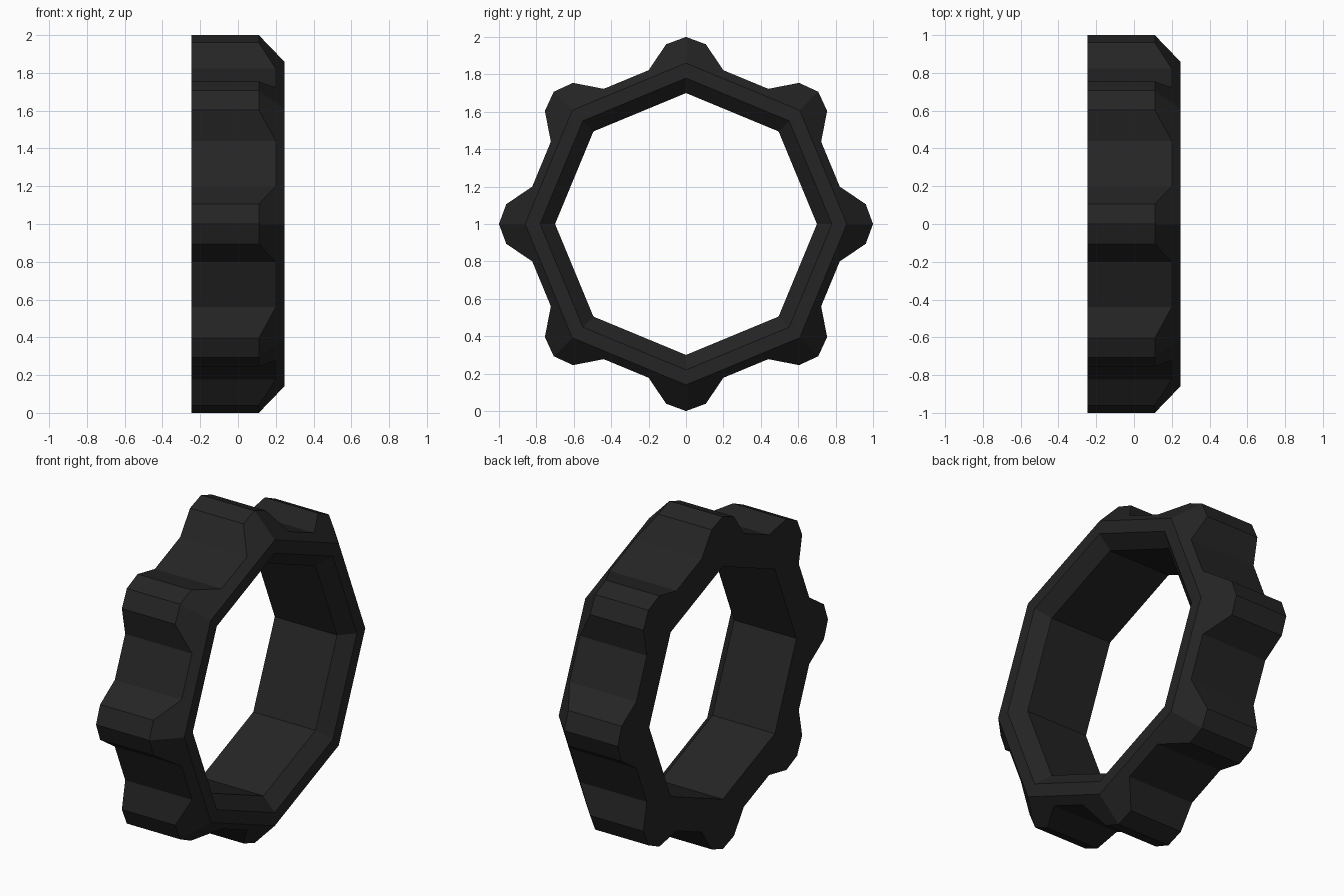
import bpy, bmesh, math

if "Cube" in bpy.data.objects:
    bpy.data.objects.remove(bpy.data.objects["Cube"])

SIDES = 8
BACK, FRONT = -0.245, 0.245
# half-tooth profile: (across, outward, x where the front bevel starts)
TOOTH = [(-0.2, 0.822, 0.2), (-0.106, 0.961, 0.11), (0, 1, 0.11),
         (0.106, 0.961, 0.11), (0.2, 0.822, 0.2)]

bm = bmesh.new()


def vert(k, across, out, x):
    """Vertex given relative to tooth k on a ring around the x axis."""
    a = math.tau * k / SIDES
    y = out * math.cos(a) - across * math.sin(a)
    z = out * math.sin(a) + across * math.cos(a)
    return bm.verts.new((x, y, 1 + z))


def octagon(radius, x):
    return [vert(k, 0, radius, x) for k in range(SIDES)]


# octagonal rings: front rim, inner bevel, bore
rim = octagon(0.86, FRONT)
lip = octagon(0.78, FRONT)
bore_front = octagon(0.70, 0.17)
bore_back = octagon(0.70, BACK)

# toothed outline, front and back
front = [[vert(k, a, r, x) for a, r, x in TOOTH] for k in range(SIDES)]
back = [[vert(k, a, r, BACK) for a, r, x in TOOTH] for k in range(SIDES)]

for k in range(SIDES):
    n = (k + 1) % SIDES
    # front lip, inner bevel and bore
    for o, i in ((rim, lip), (lip, bore_front), (bore_front, bore_back)):
        bm.faces.new((o[k], o[n], i[n], i[k]))
    # outline from the tip of one tooth to the tip of the next
    f = front[k][2:] + front[n][:3]
    b = back[k][2:] + back[n][:3]
    bm.faces.new([rim[k]] + f + [rim[n]])
    bm.faces.new([bore_back[k]] + b + [bore_back[n]])
    for j in range(5):
        bm.faces.new((f[j], f[j + 1], b[j + 1], b[j]))

bmesh.ops.recalc_face_normals(bm, faces=bm.faces)
mesh = bpy.data.meshes.new("knobbed_ring")
bm.to_mesh(mesh)
bm.free()

ring = bpy.data.objects.new("knobbed_ring", mesh)
bpy.context.collection.objects.link(ring)

mat = bpy.data.materials.new("black rubber")
mat.diffuse_color = (0.018, 0.018, 0.018, 1)
mat.use_nodes = True
mat.node_tree.nodes["Principled BSDF"].inputs["Base Color"].default_value = mat.diffuse_color
mesh.materials.append(mat)
